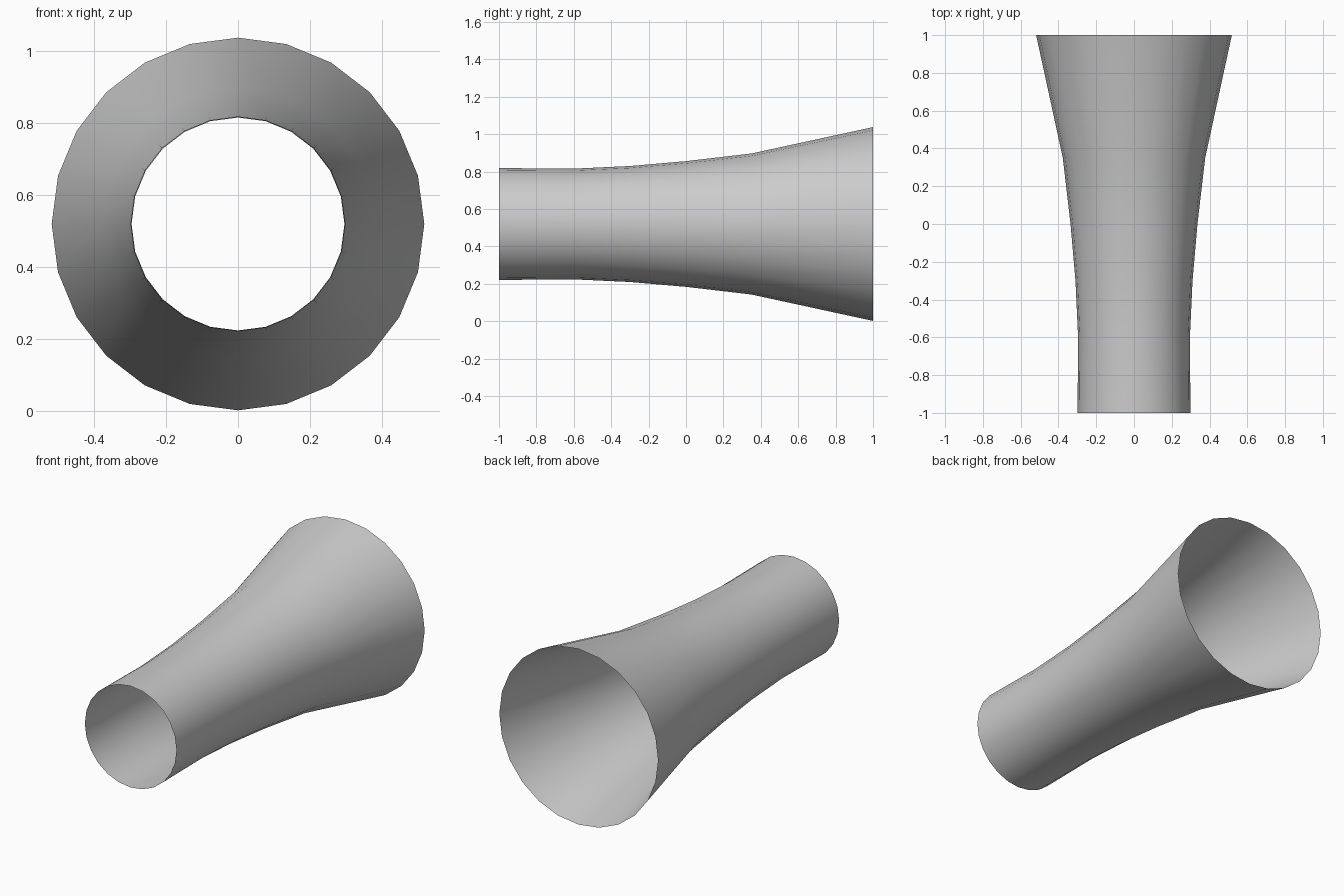
import bpy, bmesh
from math import sin, cos, tau

if "Cube" in bpy.data.objects:
    bpy.data.objects.remove(bpy.data.objects["Cube"])

# Flared open tube: (y, radius) profile swept around the y axis
PROFILE = [(-1.0, 0.299), (-0.6, 0.296), (-0.3, 0.310),
           (0.0, 0.336), (0.35, 0.377), (1.0, 0.518)]
SIDES = 24
CENTRE_Z = 0.52

bm = bmesh.new()
rings = [[bm.verts.new((r * cos(tau * i / SIDES), y, CENTRE_Z + r * sin(tau * i / SIDES)))
          for i in range(SIDES)] for y, r in PROFILE]

# Wall panels between neighbouring rings, both ends left open
for a, b in zip(rings, rings[1:]):
    for i in range(SIDES):
        j = (i + 1) % SIDES
        bm.faces.new((a[i], b[i], b[j], a[j])).smooth = True

mesh = bpy.data.meshes.new("flared_tube")
bm.to_mesh(mesh)
bm.free()
tube = bpy.data.objects.new("flared_tube", mesh)
bpy.context.collection.objects.link(tube)
